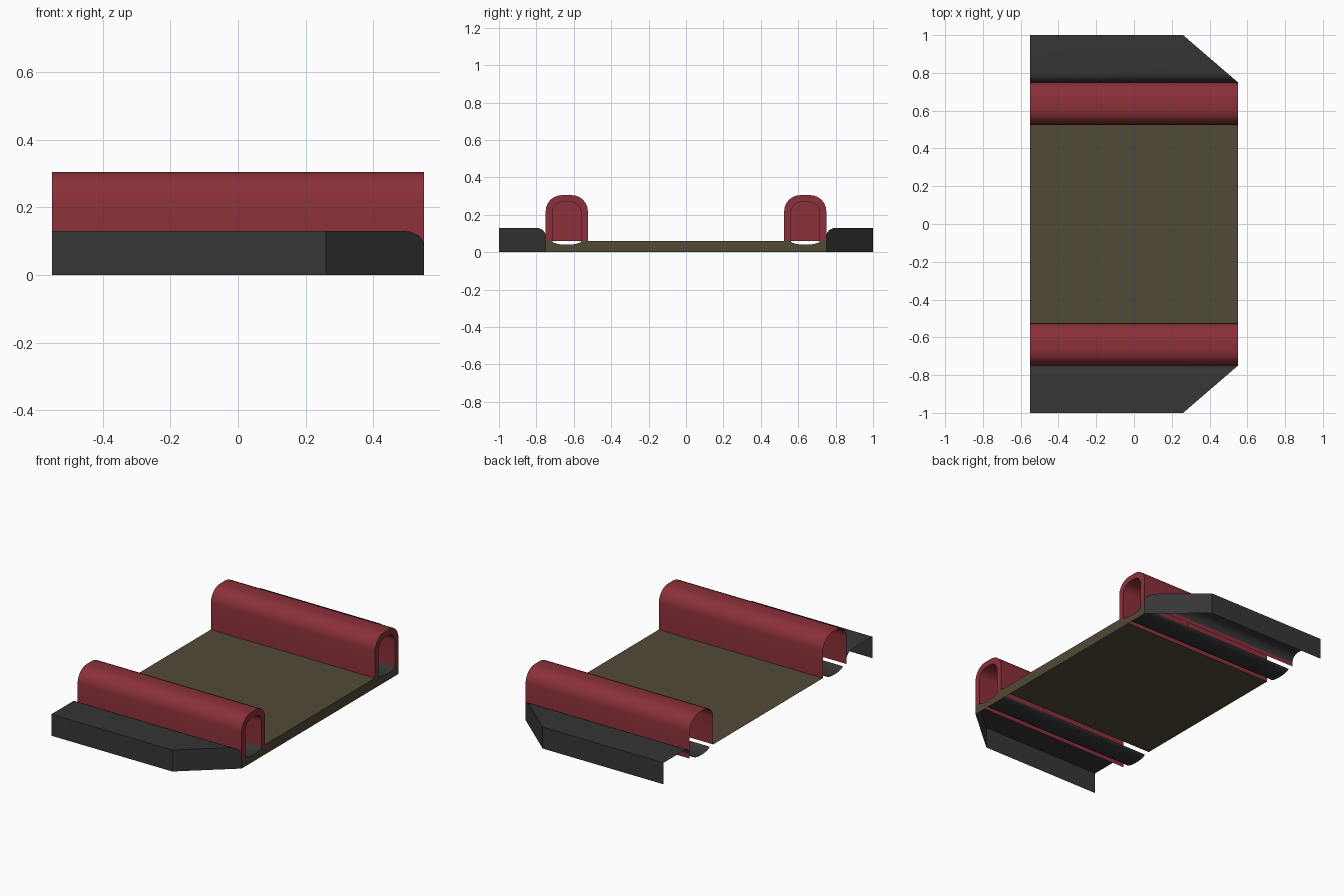
import bpy, bmesh, math

if "Cube" in bpy.data.objects:
    bpy.data.objects.remove(bpy.data.objects["Cube"])

def mat(name, c):
    m = bpy.data.materials.new(name)
    m.diffuse_color = (*c, 1)
    m.use_nodes = True
    m.node_tree.nodes["Principled BSDF"].inputs["Base Color"].default_value = m.diffuse_color
    return m

RED = mat("dark red", (0.26, 0.03, 0.041))
OLIVE = mat("olive brown", (0.083, 0.068, 0.038))
GREY = mat("charcoal", (0.037, 0.037, 0.037))
XF, XB = 0.55, -0.55      # front and back ends of the extrusions
YC = 0.6375               # centre line of each rail


def build(name, faces, material, side=1):
    """Faces are lists of points; side=-1 mirrors across y=0."""
    bm = bmesh.new()
    for f in faces:
        vs = [bm.verts.new((x, y * side, z)) for x, y, z in f]
        bm.faces.new(vs if side > 0 else vs[::-1])
    bmesh.ops.remove_doubles(bm, verts=bm.verts, dist=1e-5)
    me = bpy.data.meshes.new(name)
    bm.to_mesh(me)
    bm.free()
    me.materials.append(material)
    ob = bpy.data.objects.new(name, me)
    bpy.context.collection.objects.link(ob)
    bpy.ops.object.select_all(action='DESELECT')
    ob.select_set(True)
    bpy.context.view_layer.objects.active = ob
    bpy.ops.object.shade_smooth_by_angle(angle=math.radians(35))
    return ob


def strip(prof, x0, x1):
    """Sheet along x from a (y, z) profile; x1 may depend on y."""
    fx = x1 if callable(x1) else (lambda y: x1)
    return [[(x0, *a), (x0, *b), (fx(b[0]), *b), (fx(a[0]), *a)]
            for a, b in zip(prof, prof[1:])]


def arc(cy, cz, ry, rz, a0, a1, n):
    return [(cy + ry * math.cos(math.radians(a0 + (a1 - a0) * i / n)),
             cz + rz * math.sin(math.radians(a0 + (a1 - a0) * i / n)))
            for i in range(n + 1)]


def arch(half, top, r):
    """Round-cornered arch standing on z = 0.06."""
    return ([(YC + half, 0.06)]
            + arc(YC + half - r, top - r, r, r, 0, 90, 6)
            + arc(YC - half + r, top - r, r, r, 90, 180, 6)
            + [(YC - half, 0.06)])


outer = arch(0.1125, 0.305, 0.085)
inner = arch(0.0775, 0.27, 0.06)
trough = arc(YC, 0.06, 0.0775, 0.02, 0, -180, 12)

# deck sheet
build("deck", [[(XB, -0.525, 0.06), (XF, -0.525, 0.06),
                (XF, 0.525, 0.06), (XB, 0.525, 0.06)]], OLIVE)
# front lip of the deck, notched under each rail
lip = [(XF, -0.75, 0), (XF, 0.75, 0), (XF, 0.75, 0.06)]
lip += [(XF, y, z) for y, z in trough]
lip += [(XF, -y, z) for y, z in reversed(trough)]
lip += [(XF, -0.75, 0.06)]
build("deck_front_lip", [lip], OLIVE)

for side, tag in ((1, "back"), (-1, "front")):
    # arched rail: outer shell, front rim, recessed lining and its end wall
    faces = strip(outer, XB, XF)
    for i in range(len(outer) - 1):
        a, b, c, d = outer[i], outer[i + 1], inner[i + 1], inner[i]
        faces.append([(XF, *a), (XF, *b), (XF, *c), (XF, *d)])
    faces += strip(inner[::-1], 0.2, XF)
    faces.append([(0.2, *p) for p in inner])
    build(tag + "_rail", faces, RED, side)

    # shallow trough under the rail
    build(tag + "_trough", strip(trough, XB, XF), GREY, side)

    # side fairing with rolled inner edge and angled front
    prof = [(1, 0), (1, 0.13)] + arc(0.80, 0.085, 0.05, 0.045, 90, 180, 6)
    cut = lambda y: XF - 0.29 * (y - 0.75) / 0.25
    faces = strip(prof, XB, cut)
    faces.append([(cut(y), y, z) for y, z in prof] + [(XF, 0.75, 0)])
    build(tag + "_fairing", faces, GREY, side)
